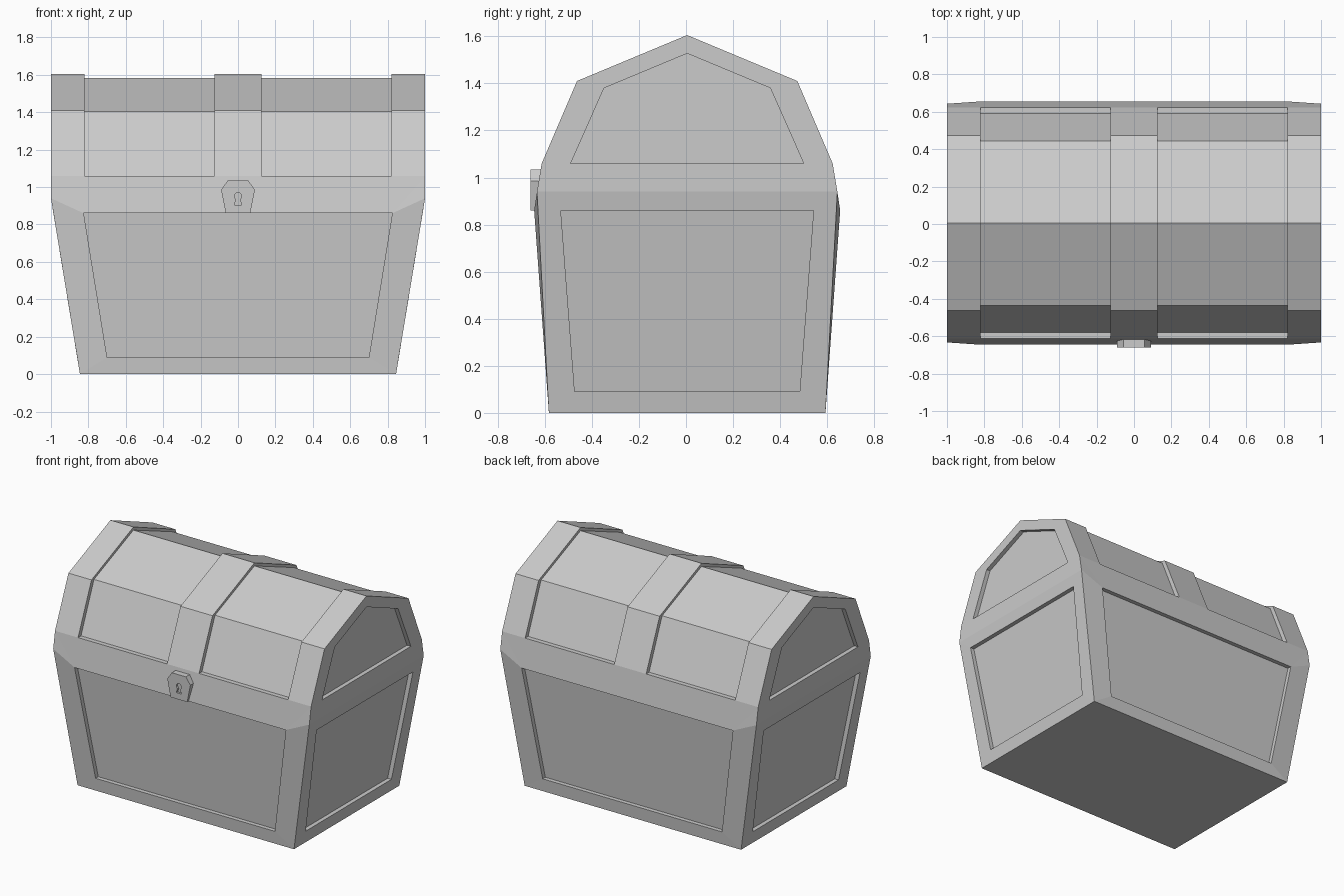
import bpy, bmesh, math
from mathutils import Vector as V

if "Cube" in bpy.data.objects:
    bpy.data.objects.remove(bpy.data.objects["Cube"])

OFF = 0.005   # the chest sits slightly behind the lock plate
DEPTH = 0.03  # recess of the panels


def finish(bm, name):
    bmesh.ops.remove_doubles(bm, verts=bm.verts, dist=1e-5)
    bmesh.ops.recalc_face_normals(bm, faces=bm.faces)
    me = bpy.data.meshes.new(name)
    bm.to_mesh(me)
    bm.free()
    ob = bpy.data.objects.new(name, me)
    bpy.context.collection.objects.link(ob)
    return ob


def face(bm, pts):
    """Add a face, skipping repeated points."""
    keep = []
    for p in map(V, pts):
        if all((p - q).length > 1e-6 for q in keep):
            keep.append(p)
    if len(keep) > 2:
        bm.faces.new([bm.verts.new(p) for p in keep])


def panel(bm, outer, inner, push):
    """Frame between two outlines with a sunk panel inside."""
    outer, inner = [V(p) for p in outer], [V(p) for p in inner]
    sunk = [p + V(push) for p in inner]
    for i in range(len(outer)):
        j = (i + 1) % len(outer)
        face(bm, (outer[i], outer[j], inner[j], inner[i]))
        face(bm, (inner[i], inner[j], sunk[j], sunk[i]))
    face(bm, sunk)


def prism(name, outline, y0, y1):
    """Extrude an x-z outline along y."""
    bm = bmesh.new()
    a, b = [(x, y0, z) for x, z in outline], [(x, y1, z) for x, z in outline]
    face(bm, a)
    face(bm, b)
    for i in range(len(a)):
        j = (i + 1) % len(a)
        face(bm, (a[i], a[j], b[j], b[i]))
    return finish(bm, name)


bm = bmesh.new()

# Front and back walls, including the rim up to the lid
for s in (-1, 1):
    half = [(.845, .5875, 0), (1, .638, .94), (1, .618, 1.06), (.82, .618, 1.06)]
    half_in = [(.70, .594, .09)] + [(.825, .65, .86)] * 3
    ring = lambda h: ([(x, s * y, z) for x, y, z in h]
                      + [(-x, s * y, z) for x, y, z in reversed(h)])
    panel(bm, ring(half), ring(half_in), (0, -s * DEPTH, 0))

# End walls and lid ends
for s in (-1, 1):
    panel(bm,
          [(s * .845, -.5875, 0), (s * .845, .5875, 0), (s, .638, .94), (s, -.638, .94)],
          [(s * .86, -.478, .09), (s * .86, .478, .09), (s * .987, .537, .86), (s * .987, -.537, .86)],
          (-s * DEPTH, 0, 0))
    gable = [(.638, .94), (.618, 1.06), (.468, 1.41)]
    gable_in = [(.495, 1.06), (.495, 1.06), (.353, 1.38)]
    loop = lambda h, top: ([(s, y, z) for y, z in h] + [(s, 0, top)]
                           + [(s, -y, z) for y, z in reversed(h)])
    panel(bm, loop(gable, 1.605), loop(gable_in, 1.527), (-s * DEPTH, 0, 0))

# Lid bands and sunk lid panels
def section(half, top):
    return half + [(0, top)] + [(-y, z) for y, z in reversed(half)]

band = section([(.618, 1.06), (.618, 1.06), (.468, 1.41)], 1.605)
low = section([(.618, 1.06), (.585, 1.06), (.44, 1.403)], 1.583)
stations = [(-1, band), (-.82, band), (-.82, low), (-.125, low), (-.125, band),
            (.125, band), (.125, low), (.82, low), (.82, band), (1, band)]
for (xa, pa), (xb, pb) in zip(stations, stations[1:]):
    for i in range(len(pa) - 1):
        face(bm, [(xa, *pa[i]), (xa, *pa[i + 1]), (xb, *pb[i + 1]), (xb, *pb[i])])

# Floor
face(bm, [(-.845, -.5875, 0), (.845, -.5875, 0), (.845, .5875, 0), (-.845, .5875, 0)])
chest = finish(bm, "chest")
chest.location.y = OFF

# Lock plate
lock = prism("lock_plate", [(-.065, .86), (.065, .86), (.09, .985), (.055, 1.035),
                            (-.055, 1.035), (-.09, .985)], -.66, -.60)

# Keyhole cut: round head with a flared slot
arc = [math.radians(-60 + 300 * i / 7) for i in range(8)]
hole = [(.021 * math.cos(a), .951 + .021 * math.sin(a)) for a in arc]
hole += [(-.020, .904), (.020, .904)]
cutter = prism("keyhole_cutter", hole, -.70, -.645)
cutter.hide_render = True
cutter.hide_viewport = True
cut = lock.modifiers.new("keyhole", 'BOOLEAN')
cut.operation = 'DIFFERENCE'
cut.object = cutter
